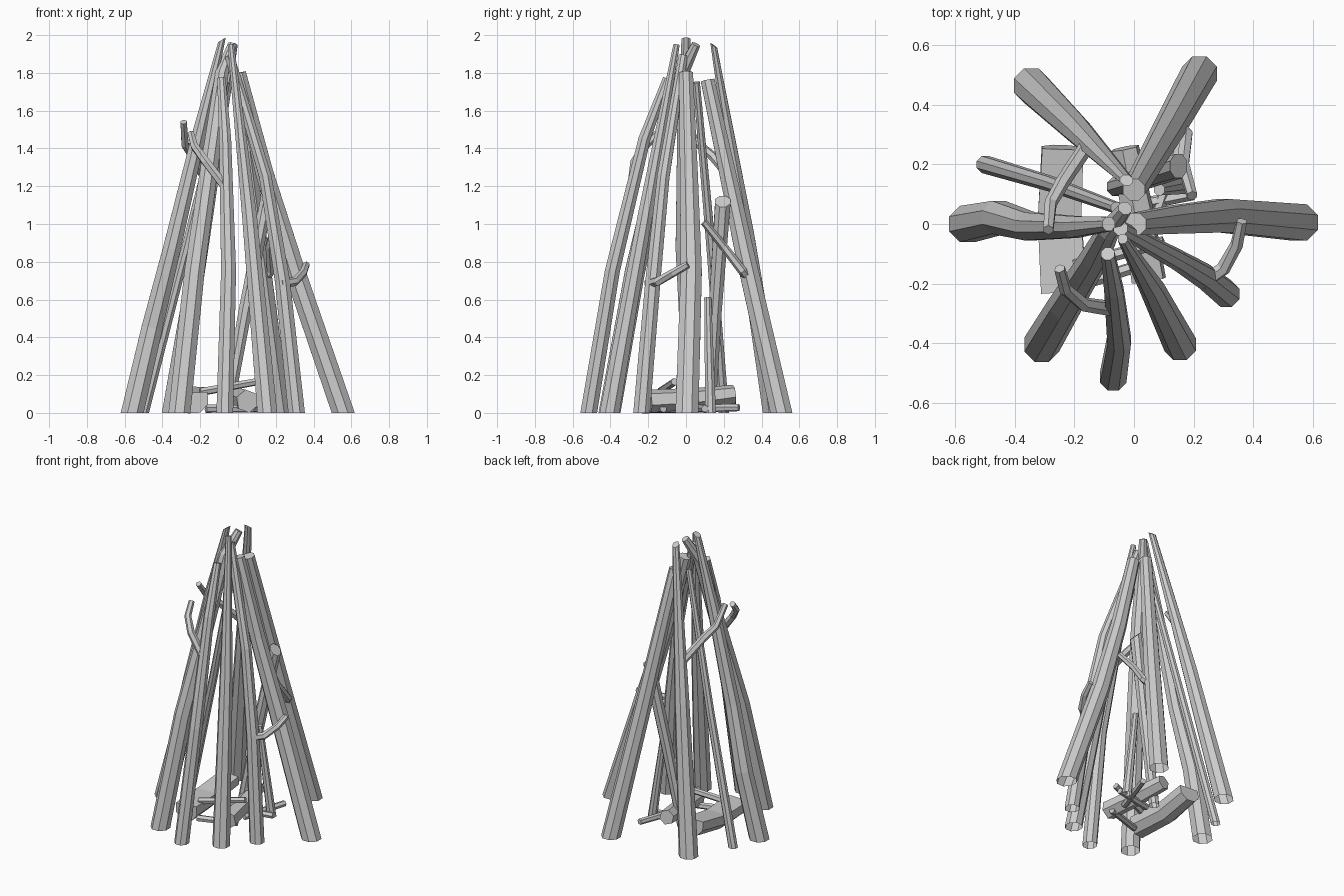
import bpy, bmesh, math
from mathutils import Vector

if "Cube" in bpy.data.objects:
    bpy.data.objects.remove(bpy.data.objects["Cube"])


def log(name, path, r0, r1, sides=8, standing=False, cut=None, split=False):
    """Faceted tapering log swept along a few points.
    standing: level open base; cut: normal of a slanted tip; split: flat upper side."""
    pts = [Vector(p) for p in path]
    n = len(pts)
    bm = bmesh.new()
    rings = []
    for i, p in enumerate(pts):
        t = (pts[min(i + 1, n - 1)] - pts[max(i - 1, 0)]).normalized()
        if standing and i == 0:
            t = Vector((0, 0, 1))
        if cut and i == n - 1:
            t = Vector(cut).normalized()
        q = Vector((0, 0, 1)).rotation_difference(t)
        r = r0 + (r1 - r0) * (i / (n - 1)) ** 1.4      # stays thick, thins near the tip
        ring = []
        for k in range(sides):
            a = math.tau * (k + .5) / sides
            x, y = r * math.cos(a), r * math.sin(a)
            if split:
                y = max(y, -.38 * r - .001 * (abs(x) < .5 * r))
            ring.append(bm.verts.new(p + q @ Vector((x, y, 0))))
        rings.append(ring)
    for a, b in zip(rings, rings[1:]):
        for k in range(sides):
            j = (k + 1) % sides
            bm.faces.new((a[k], a[j], b[j], b[k]))
    if not standing:
        bm.faces.new(rings[0][::-1])
    bm.faces.new(rings[-1])
    me = bpy.data.meshes.new(name)
    bm.to_mesh(me)
    bm.free()
    ob = bpy.data.objects.new(name, me)
    bpy.context.collection.objects.link(ob)
    return ob


# Big logs leaning together into a cone: path, base radius, tip radius, tip cut
leaning = {
    "right_log": ([(.557, .005, 0), (.3, .028, .75), (.14, .015, 1.27), (.005, 0, 1.8)], .066, .04, None),
    "left_log": ([(-.56, 0, 0), (-.455, .022, .45), (-.35, -.008, .87), (-.2, -.01, 1.5), (-.085, 0, 1.975)],
                 .066, .026, (-.5, 0, .8)),
    "back_right_log": ([(.22, .505, 0), (.112, .31, .85), (0, .115, 1.76)], .063, .04, None),
    "back_left_log": ([(-.345, .465, 0), (-.19, .315, .95), (-.025, .147, 1.945)], .063, .024, (.1, .6, .8)),
    "front_left_log": ([(-.31, -.405, 0), (-.23, -.27, .75), (-.13, -.11, 1.45), (-.085, -.02, 1.8),
                        (-.03, .053, 1.95)], .063, .025, None),
    "front_right_log": ([(.155, -.405, 0), (.06, -.215, 1.05), (-.038, -.05, 1.95)], .057, .018, None),
    "front_log": ([(-.07, -.515, 0), (-.05, -.39, .75), (-.068, -.22, 1.45), (-.088, -.1, 1.77)], .048, .024, None),
    "side_right_log": ([(.31, -.235, 0), (.235, -.175, .7), (.145, -.12, 1.25), (-.045, -.015, 1.89)],
                       .048, .026, None),
    "thin_back_log": ([(-.5, .2, 0), (-.28, .135, .85), (-.06, .055, 1.75)], .031, .02, None),
    "inner_log": ([(-.06, .125, 0), (.04, .155, .55), (.15, .195, 1.12)], .034, .044, (.7, 0, .7)),
    "inner_stick": ([(.166, .13, 0), (.085, .115, .61)], .031, .02, None),
}
for name, (path, r0, r1, cut) in leaning.items():
    log(name, path, r0, r1, standing=True, cut=cut)

# Twigs branching off the leaning logs
twigs = {
    "right_twig": [(.225, -.2, .685), (.3, -.15, .695), (.345, -.07, .74), (.362, .01, .785)],
    "front_twig": [(-.07, -.285, 1.2), (-.17, -.27, 1.33), (-.23, -.22, 1.41), (-.25, -.15, 1.48)],
    "back_left_twig": [(-.16, .26, 1.22), (-.24, .14, 1.36), (-.28, .07, 1.42), (-.288, -.02, 1.54)],
    "back_right_twig": [(.13, .345, .7), (.175, .3, .75), (.165, .2, .88), (.195, .095, 1.01)],
}
for name, path in twigs.items():
    log(name, path, .026, .019, sides=6)

# Firewood pile on the ground
log("pile_split_log", [(-.235, -.23, .075), (-.25, .02, .075), (-.24, .255, .11)], .082, .075, split=True)
log("pile_log_middle", [(.05, -.19, .062), (.01, .05, .075), (-.03, .255, .1)], .062, .05, sides=6)
sticks = {
    "pile_stick_top": [(-.2, -.14, .11), (.1, -.06, .165)],
    "pile_stick_front": [(-.17, -.2, .022), (.08, -.12, .022)],
    "pile_stick_right": [(.06, -.02, .022), (.16, .28, .028)],
    "pile_stick_back": [(-.06, .05, .022), (.2, .1, .022)],
}
for name, path in sticks.items():
    log(name, path, .022, .02, sides=6)
